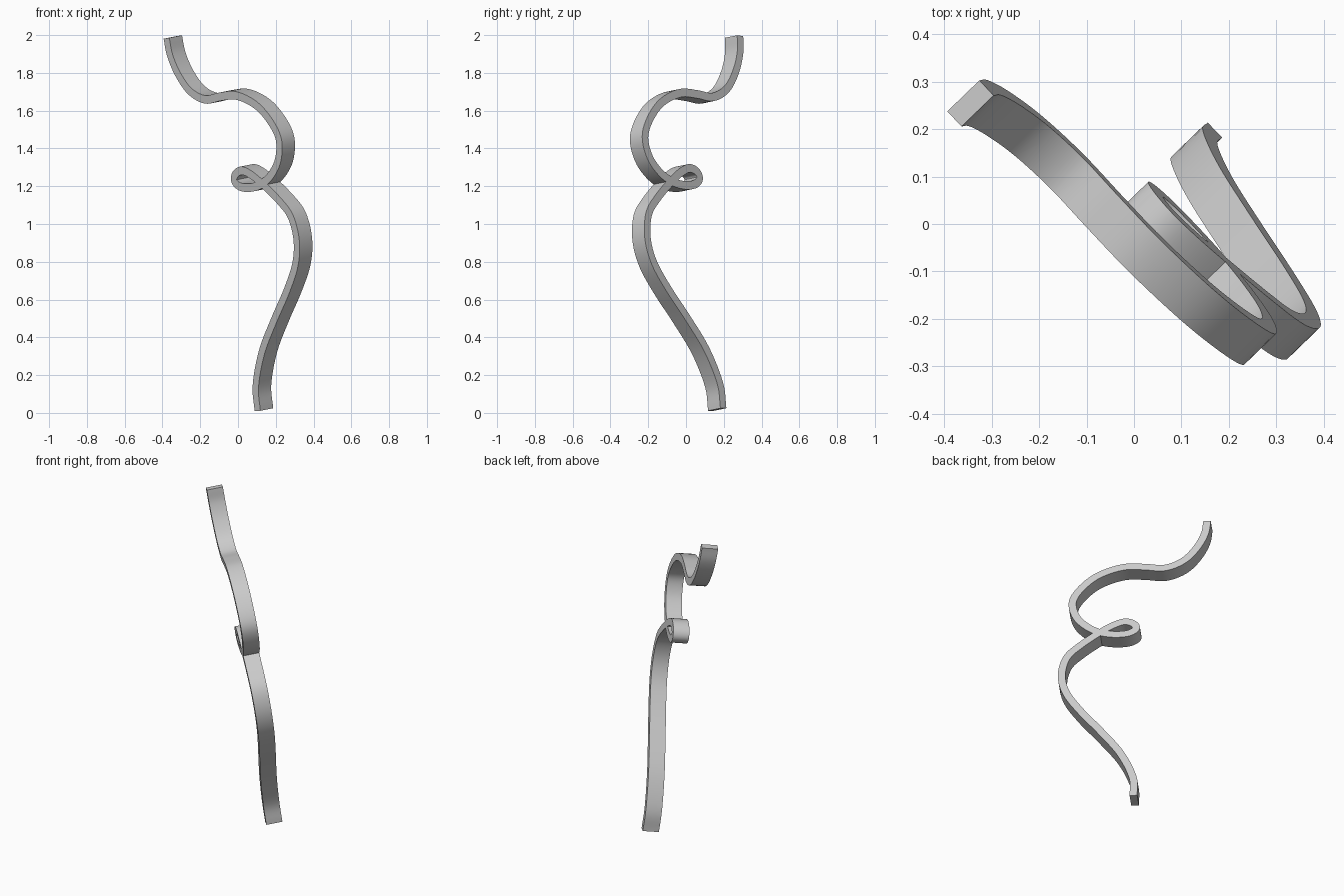
import bpy, bmesh
from mathutils import Vector

if "Cube" in bpy.data.objects:
    bpy.data.objects.remove(bpy.data.objects["Cube"])

# Planar squiggle: centreline seen from the front (x, z), lying in a tilted plane
PATH = [(.137, .018), (.127, .15), (.160, .33), (.225, .50), (.290, .65), (.336, .79),
        (.343, .92), (.312, 1.045), (.252, 1.128), (.158, 1.222), (.095, 1.272),
        (.050, 1.289), (.018, 1.268), (.014, 1.232), (.047, 1.203), (.105, 1.2),
        (.163, 1.222), (.212, 1.272), (.245, 1.345), (.251, 1.44), (.222, 1.52),
        (.158, 1.608), (.090, 1.66), (.012, 1.688), (-.065, 1.68), (-.143, 1.666),
        (-.222, 1.71), (-.285, 1.80), (-.327, 1.90), (-.345, 1.99)]
NORMAL = Vector((.712, .688, .143)).normalized()
ORIGIN = Vector((.137, .166, .015))
WIDTH, THICK, STEPS = .095, .044, 6


def on_plane(x, z):
    y = ORIGIN.y - (NORMAL.x * (x - ORIGIN.x) + NORMAL.z * (z - ORIGIN.z)) / NORMAL.y
    return Vector((x, y, z))


def spline(pts):
    """Smooth Catmull-Rom curve through the points."""
    p = [2 * pts[0] - pts[1]] + pts + [2 * pts[-1] - pts[-2]]
    out = []
    for a, b, c, d in zip(p, p[1:], p[2:], p[3:]):
        for i in range(STEPS):
            t = i / STEPS
            out.append(.5 * (2 * b + (c - a) * t + (2 * a - 5 * b + 4 * c - d) * t * t
                             + (3 * b - a - 3 * c + d) * t ** 3))
    return out + [pts[-1]]


# Sweep a flat rectangular section along the curve
line = spline([on_plane(x, z) for x, z in PATH])
bm = bmesh.new()
rings = []
for i, p in enumerate(line):
    tangent = line[min(i + 1, len(line) - 1)] - line[max(i - 1, 0)]
    side = NORMAL.cross(tangent).normalized() * THICK / 2
    across = NORMAL * WIDTH / 2
    rings.append([bm.verts.new(p + side * s + across * a)
                  for s, a in ((-1, -1), (1, -1), (1, 1), (-1, 1))])
for r, q in zip(rings, rings[1:]):
    for k in range(4):
        m = (k + 1) % 4
        bm.faces.new((r[k], r[m], q[m], q[k]))
bm.faces.new(rings[0])
bm.faces.new(rings[-1])
bmesh.ops.recalc_face_normals(bm, faces=bm.faces)
mesh = bpy.data.meshes.new("looped_ribbon")
bm.to_mesh(mesh)
bm.free()
ribbon = bpy.data.objects.new("looped_ribbon", mesh)
bpy.context.collection.objects.link(ribbon)
bpy.context.view_layer.objects.active = ribbon
ribbon.select_set(True)
bpy.ops.object.shade_smooth_by_angle()
